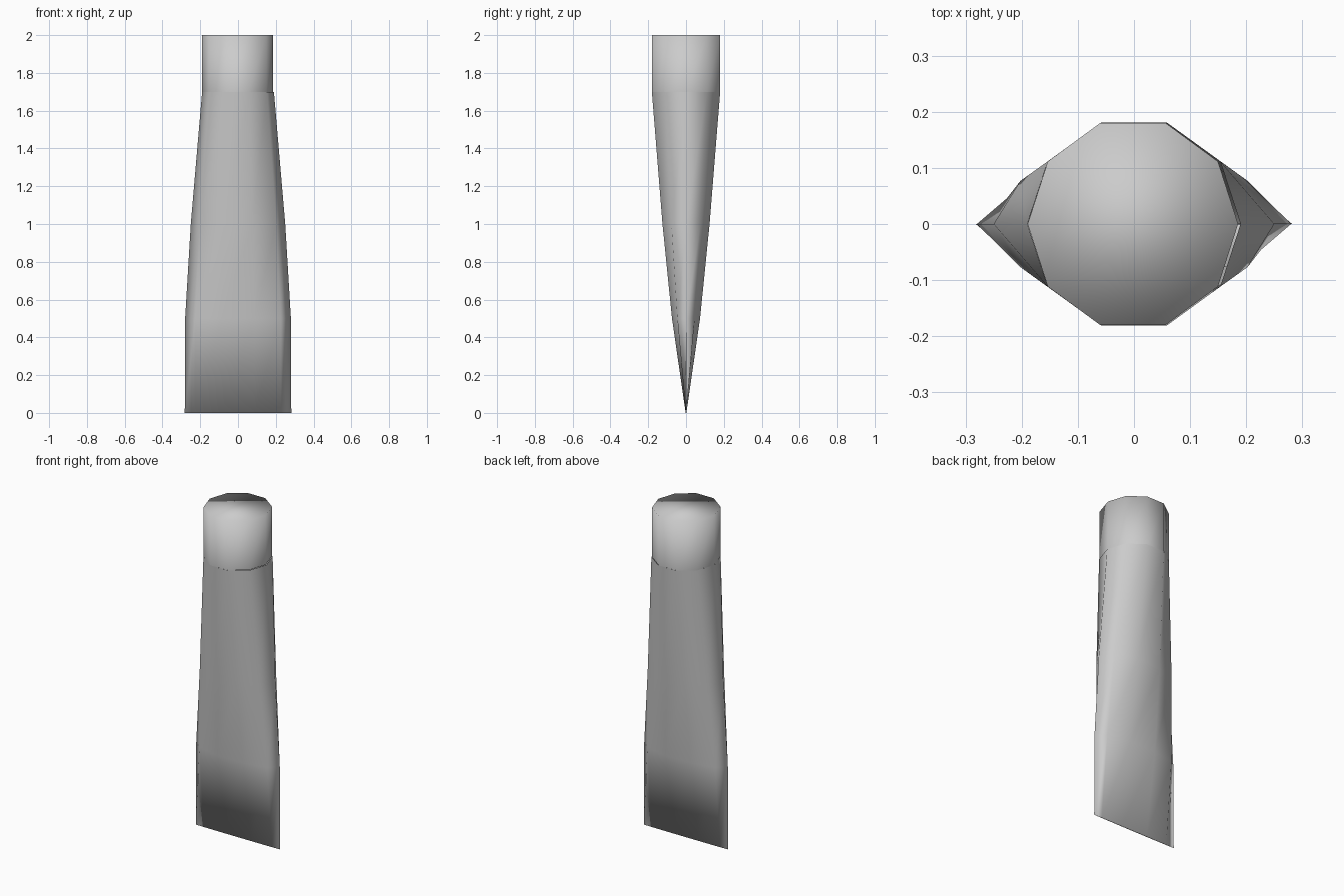
import bpy, bmesh, math

if "Cube" in bpy.data.objects:
    bpy.data.objects.remove(bpy.data.objects["Cube"])

SIDES = 10


def loft(name, rings, cap_bottom=False, cap_top=False):
    """Skin ten-sided elliptical rings given as (z, x radius, y radius, x offset)."""
    bm = bmesh.new()
    loops = []
    for z, rx, ry, ox in rings:
        loops.append([bm.verts.new((ox + rx * math.cos(i * math.tau / SIDES),
                                    ry * math.sin(i * math.tau / SIDES), z))
                      for i in range(SIDES)])
    for a, b in zip(loops, loops[1:]):
        for i in range(SIDES):
            j = (i + 1) % SIDES
            bm.faces.new((a[i], a[j], b[j], b[i]))
    if cap_bottom:
        bm.faces.new(loops[0][::-1])
    if cap_top:
        bm.faces.new(loops[-1])
    for f in bm.faces:
        f.smooth = True
    me = bpy.data.meshes.new(name)
    bm.to_mesh(me)
    bm.free()
    ob = bpy.data.objects.new(name, me)
    bpy.context.collection.objects.link(ob)
    return ob


# Tapered blade, round at the top and flattened to a straight cutting edge
loft("blade", [(0.0, 0.282, 0.002, 0), (0.5, 0.28, 0.078, 0),
               (1.0, 0.25, 0.131, 0), (1.7, 0.19, 0.19, 0)], cap_bottom=True)

# Straight ten-sided collar, seated a hair inside the blade on one side
loft("collar", [(1.7, 0.1875, 0.1895, -0.002), (2.0, 0.1875, 0.1895, -0.002)],
     cap_top=True)
